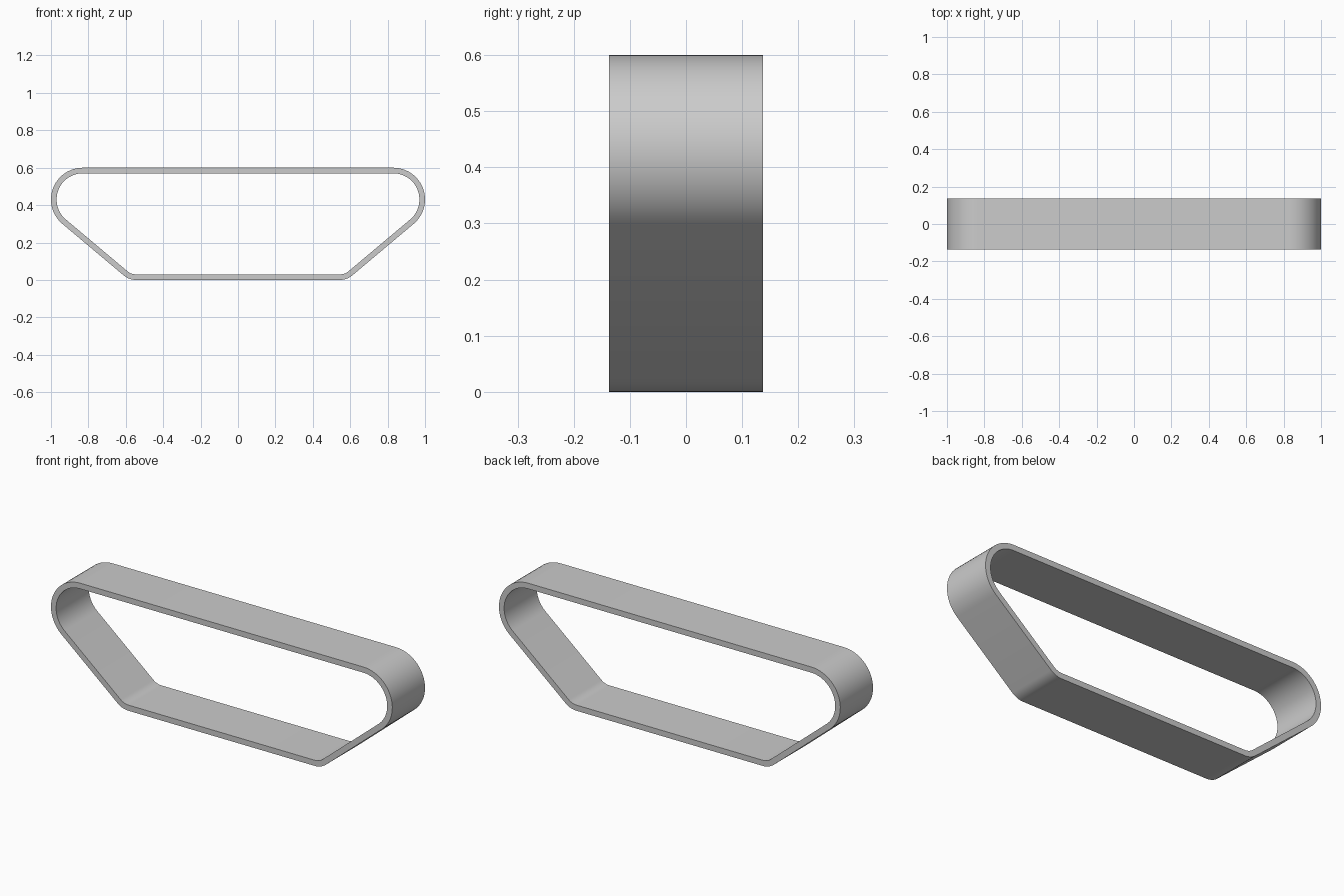
import bpy
import bmesh
from math import radians, cos, sin

cube = bpy.data.objects.get("Cube")
if cube:
    bpy.data.objects.remove(cube, do_unlink=True)

HALF_WIDTH = 0.137
THICKNESS = 0.03
SLOPE = 50          # direction of the sloped run's normal, degrees below horizontal
STEPS = 24

# Plain grey material
grey = bpy.data.materials.new("plain_grey")
grey.use_nodes = True
colour = (0.6, 0.6, 0.6, 1)
grey.diffuse_color = colour
grey.node_tree.nodes["Principled BSDF"].inputs["Base Color"].default_value = colour


def arc(cx, cz, radius, start, end, steps):
    angles = [radians(start + (end - start) * i / steps) for i in range(steps + 1)]
    return [(cx + radius * cos(a), cz + radius * sin(a)) for a in angles]


def belt_outline(inset):
    """Closed loop around two large upper rollers and two small lower ones."""
    half = arc(0.546, 0.10, 0.10 - inset, -90, -SLOPE, STEPS // 3)
    half += arc(0.83, 0.43, 0.17 - inset, -SLOPE, 90, STEPS)
    return half + [(-x, z) for x, z in reversed(half)]


# Belt: outer and inner loops on both sides, joined by quads
bm = bmesh.new()
loops = [[bm.verts.new((x, y, z)) for x, z in belt_outline(inset)]
         for inset, y in ((0, -HALF_WIDTH), (0, HALF_WIDTH),
                          (THICKNESS, HALF_WIDTH), (THICKNESS, -HALF_WIDTH))]
count = len(loops[0])
for k, loop in enumerate(loops):
    following = loops[(k + 1) % len(loops)]
    for i in range(count):
        j = (i + 1) % count
        bm.faces.new((loop[i], loop[j], following[j], following[i]))
bmesh.ops.recalc_face_normals(bm, faces=bm.faces)

mesh = bpy.data.meshes.new("track_belt")
bm.to_mesh(mesh)
bm.free()
mesh.materials.append(grey)
belt = bpy.data.objects.new("track_belt", mesh)
bpy.context.collection.objects.link(belt)

# Smooth bends with crisp rims
bpy.ops.object.select_all(action="DESELECT")
belt.select_set(True)
bpy.context.view_layer.objects.active = belt
bpy.ops.object.shade_smooth_by_angle(angle=radians(30))
